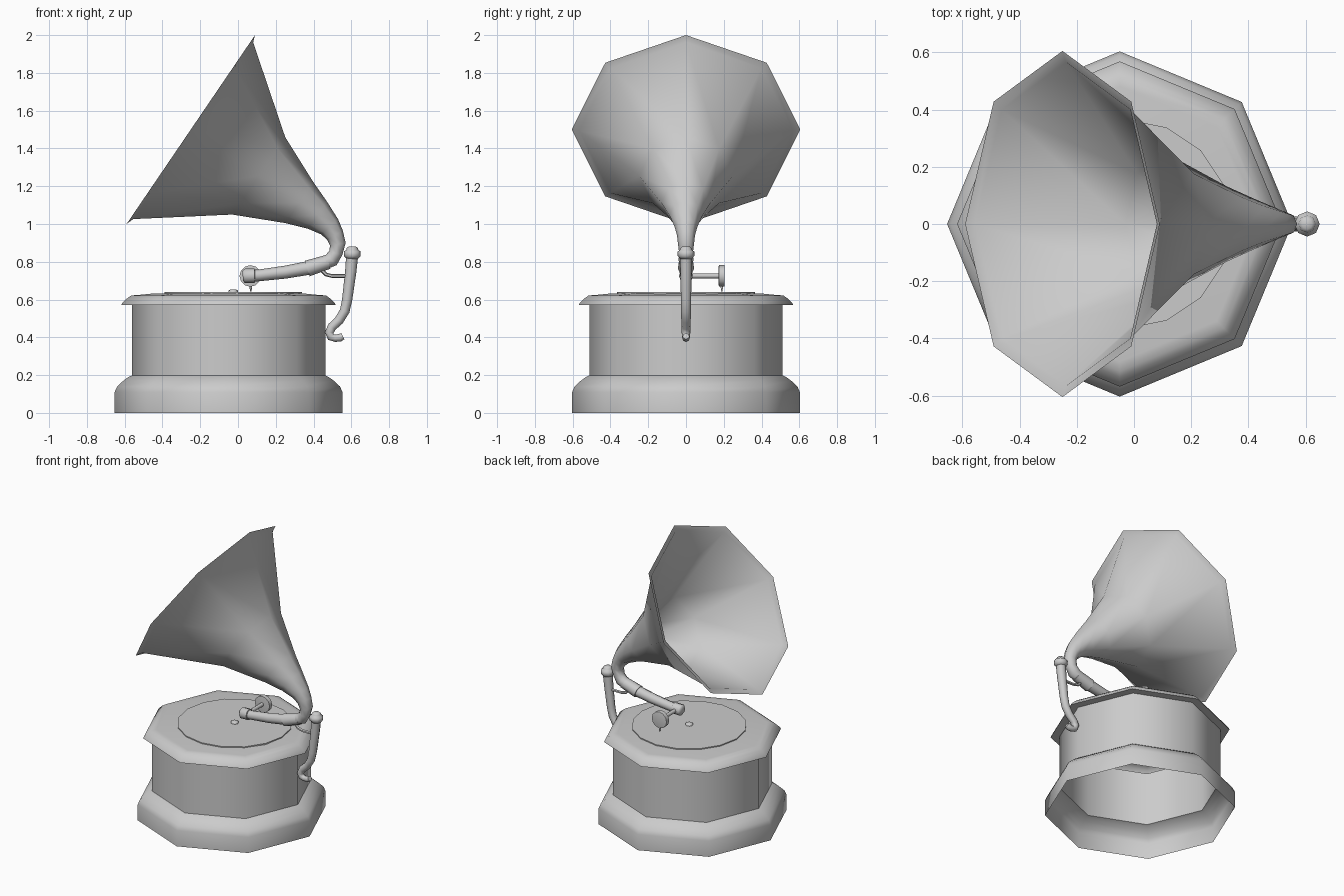
import bpy, bmesh, math
from mathutils import Vector

if "Cube" in bpy.data.objects:
    bpy.data.objects.remove(bpy.data.objects["Cube"])


def finish(name, rings, cap_start=False, cap_end=False, angle=60):
    """Bridge equal-sized rings of points into a smooth-shaded object."""
    bm = bmesh.new()
    vs = [[bm.verts.new(p) for p in r] for r in rings]
    for a, b in zip(vs, vs[1:]):
        n = len(a)
        for i in range(n):
            j = (i + 1) % n
            bm.faces.new((a[i], a[j], b[j], b[i]))
    if cap_start:
        bm.faces.new(vs[0][::-1])
    if cap_end:
        bm.faces.new(vs[-1])
    bmesh.ops.recalc_face_normals(bm, faces=bm.faces)
    me = bpy.data.meshes.new(name)
    bm.to_mesh(me)
    bm.free()
    ob = bpy.data.objects.new(name, me)
    bpy.context.collection.objects.link(ob)
    bpy.ops.object.select_all(action='DESELECT')
    ob.select_set(True)
    bpy.context.view_layer.objects.active = ob
    bpy.ops.object.shade_smooth_by_angle(angle=math.radians(angle))
    return ob


def ring(c, u, v, n):
    return [c + u * math.cos(t) + v * math.sin(t)
            for t in (2 * math.pi * i / n for i in range(n))]


def lathe(name, centre, profile, n=8, axis='Z', **caps):
    """Revolve (radius, height) pairs around an axis through centre."""
    w = Vector((0, 0, 1)) if axis == 'Z' else Vector((0, 1, 0))
    u = Vector((1, 0, 0))
    v = w.cross(u)
    c = Vector(centre)
    return finish(name, [ring(c + w * h, u * r, v * r, n) for r, h in profile], **caps)


def tube(name, path, n=8):
    """Sweep along (x, z, radius) points in the plane y = 0."""
    pts = [Vector((x, 0, z)) for x, z, r in path]
    rings = []
    for i, p in enumerate(pts):
        t = (pts[min(i + 1, len(pts) - 1)] - pts[max(i - 1, 0)]).normalized()
        side = Vector((0, 1, 0))
        r = path[i][2]
        rings.append(ring(p, t.cross(side) * r, side * r, n))
    return finish(name, rings, True, True)


# Octagonal cabinet, open underneath
lathe("cabinet", (-0.05, 0, 0),
      [(0.603, 0), (0.603, 0.11), (0.59, 0.14), (0.555, 0.172), (0.53, 0.19),
       (0.512, 0.198), (0.512, 0.57)])

# Moulded lid
lathe("lid", (-0.05, 0, 0),
      [(0.512, 0.57), (0.568, 0.57), (0.563, 0.582), (0.535, 0.608),
       (0.515, 0.622), (0.48, 0.624), (0.40, 0.632)], cap_end=True)

# Turntable and spindle
lathe("turntable", (-0.025, 0, 0), [(0.365, 0.63), (0.365, 0.639)], 16, cap_end=True)
lathe("spindle", (-0.025, 0, 0), [(0.025, 0.637), (0.025, 0.647), (0.016, 0.653)],
      cap_end=True)

# Horn: each ring given by its upper and lower point in the xz plane
outline = [((0.09, 2.0), (-0.59, 1.0)), ((0.08, 1.962), (-0.555, 1.026)),
           ((0.25, 1.46), (-0.03, 1.05)), ((0.40, 1.22), (0.25, 1.005)),
           ((0.47, 1.12), (0.37, 0.975)), ((0.53, 1.025), (0.44, 0.945)),
           ((0.555, 0.965), (0.472, 0.917)), ((0.57, 0.90), (0.487, 0.885)),
           ((0.552, 0.835), (0.483, 0.857)), ((0.522, 0.782), (0.465, 0.837)),
           ((0.46, 0.757), (0.435, 0.825))]
rings = []
for (x1, z1), (x2, z2) in outline:
    a, b = Vector((x1, 0, z1)), Vector((x2, 0, z2))
    u = (a - b) / 2
    rings.append(ring((a + b) / 2, u, Vector((0, u.length, 0)), 8))
finish("horn", rings)

# Sleeve joint and tone arm
tube("sleeve", [(0.478, 0.80, 0.038), (0.366, 0.764, 0.043)])
tube("tone_arm", [(0.40, 0.772, 0.037), (0.25, 0.745, 0.034), (0.11, 0.728, 0.031),
                  (0.09, 0.727, 0.031), (0.088, 0.727, 0.038), (0.035, 0.725, 0.038),
                  (0.025, 0.724, 0.026)])

# Reproducer: side rod, disc and needle
lathe("side_rod", (0.065, 0, 0.725), [(0.013, 0.02), (0.013, 0.18)], axis='Y')
lathe("sound_disc", (0.065, 0, 0.725),
      [(0.04, 0.172), (0.057, 0.174), (0.057, 0.203), (0.048, 0.205)], 12, axis='Y',
      cap_start=True, cap_end=True)
lathe("needle", (0.068, 0.19, 0), [(0.007, 0.68), (0.007, 0.662), (0.002, 0.641)], 6,
      cap_end=True)

# Curved side column with hook, knob and bracket
tube("side_column", [(0.605, 0.84, 0.032), (0.597, 0.75, 0.03), (0.578, 0.60, 0.027),
                     (0.565, 0.54, 0.026), (0.535, 0.49, 0.025), (0.497, 0.455, 0.024),
                     (0.483, 0.425, 0.023), (0.492, 0.402, 0.021), (0.515, 0.395, 0.019),
                     (0.54, 0.398, 0.021), (0.555, 0.406, 0.018)])
lathe("column_knob", (0.605, 0, 0),
      [(0.03, 0.815), (0.044, 0.83), (0.044, 0.855), (0.032, 0.862), (0.03, 0.872),
       (0.018, 0.882)], cap_start=True, cap_end=True)
tube("bracket", [(0.595, 0.724, 0.01), (0.50, 0.724, 0.01), (0.465, 0.733, 0.01),
                 (0.435, 0.765, 0.01)], 6)
